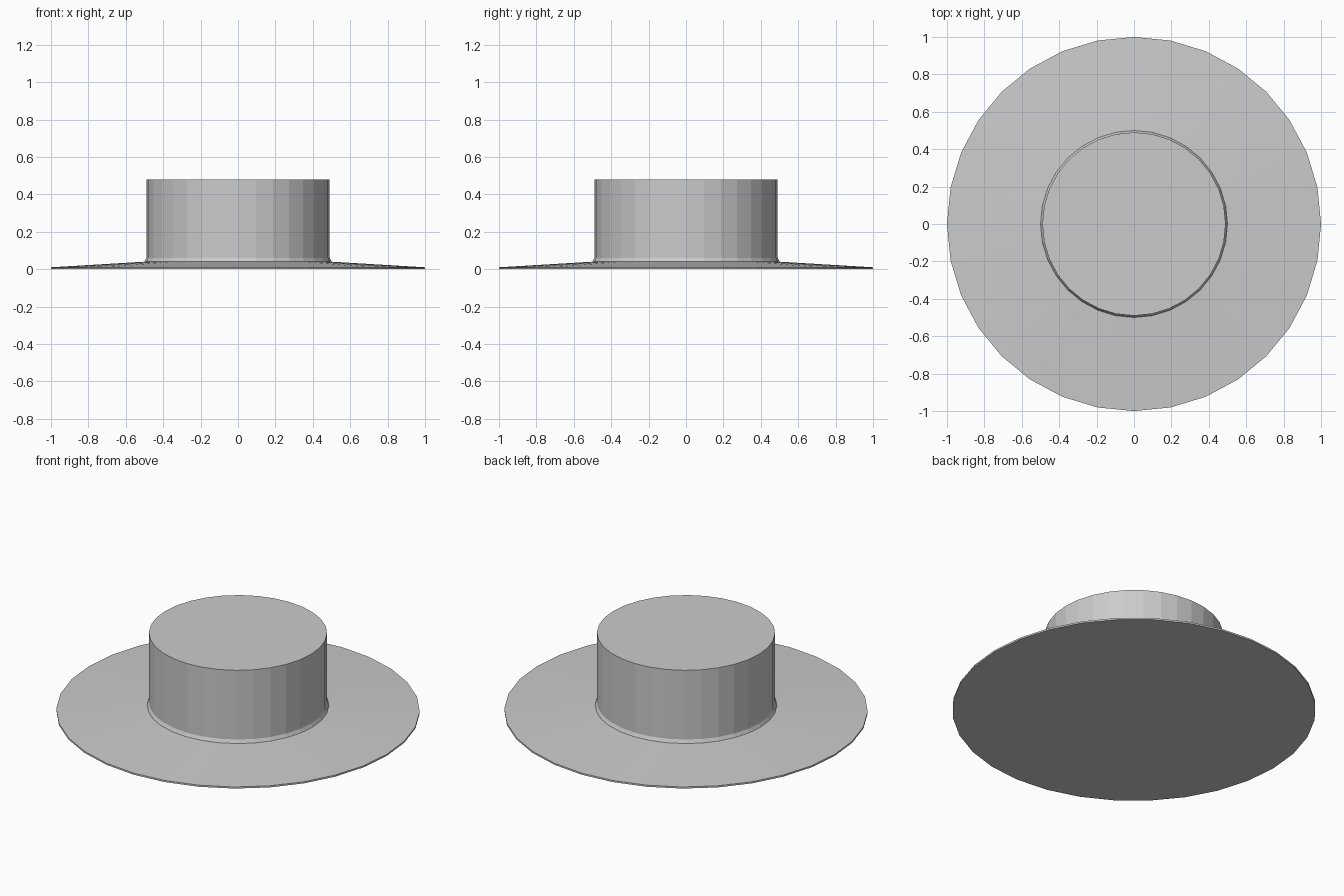
import bpy, bmesh
from math import cos, sin, tau

cube = bpy.data.objects.get("Cube")
if cube:
    bpy.data.objects.remove(cube, do_unlink=True)

SIDES = 32

grey = bpy.data.materials.new("plain grey")
grey.use_nodes = True
colour = (0.6, 0.6, 0.6, 1)
grey.diffuse_color = colour
grey.node_tree.nodes["Principled BSDF"].inputs["Base Color"].default_value = colour


def lathe(name, profile):
    """Closed solid from (radius, height) rings, capped at both ends."""
    bm = bmesh.new()
    rings = [[bm.verts.new((r * cos(tau * i / SIDES), r * sin(tau * i / SIDES), z))
              for i in range(SIDES)] for r, z in profile]
    for low, high in zip(rings, rings[1:]):
        for i in range(SIDES):
            j = (i + 1) % SIDES
            bm.faces.new((low[i], low[j], high[j], high[i]))
    bm.faces.new(rings[0][::-1])
    bm.faces.new(rings[-1])
    mesh = bpy.data.meshes.new(name)
    bm.to_mesh(mesh)
    bm.free()
    mesh.materials.append(grey)
    obj = bpy.data.objects.new(name, mesh)
    bpy.context.collection.objects.link(obj)
    return obj


# Sloping brim, small flare at the foot of the crown, and straight flat-topped crown
lathe("brimmed_hat", [(1, 0), (1, 0.01), (0.5, 0.04), (0.49, 0.06), (0.49, 0.48)])
